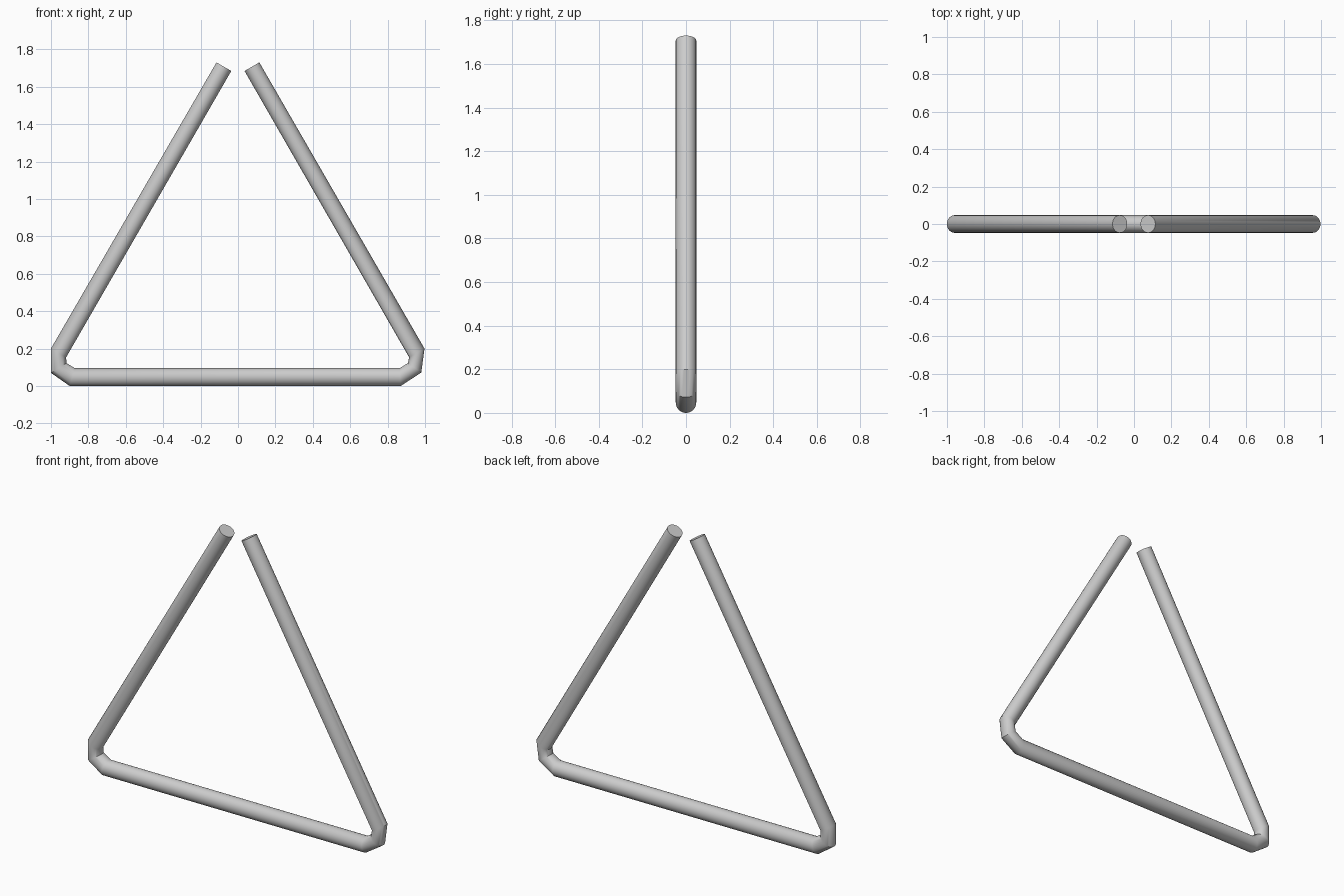
import bpy, bmesh, math
from mathutils import Vector

if "Cube" in bpy.data.objects:
    bpy.data.objects.remove(bpy.data.objects["Cube"])

SIDES = 32
RADIUS = 0.047

# Mitred cross-sections along the bent rod: (outer x, z), (inner x, z)
SECTIONS = [
    ((-0.115, 1.73), (-0.036, 1.684)),
    ((-1.0, 0.2), (-0.919, 0.153)),
    ((-1.0, 0.07), (-0.917, 0.122)),
    ((-0.9, 0.0), (-0.872, 0.095)),
    ((0.87, 0.0), (0.864, 0.095)),
    ((0.98, 0.072), (0.908, 0.122)),
    ((0.997, 0.2), (0.915, 0.153)),
    ((0.114, 1.73), (0.035, 1.684)),
]

bm = bmesh.new()


def ring(outer, inner):
    o = Vector((outer[0], 0, outer[1]))
    i = Vector((inner[0], 0, inner[1]))
    centre, half = (o + i) / 2, (o - i) / 2
    side = Vector((0, RADIUS, 0))
    angles = [2 * math.pi * k / SIDES for k in range(SIDES)]
    return [bm.verts.new(centre + half * math.cos(a) + side * math.sin(a)) for a in angles]


# Skin the rod and close both cut ends
rings = [ring(*s) for s in SECTIONS]
for a, b in zip(rings, rings[1:]):
    for k in range(SIDES):
        n = (k + 1) % SIDES
        bm.faces.new((a[k], a[n], b[n], b[k]))
bm.faces.new(rings[0])
bm.faces.new(rings[-1])
bmesh.ops.recalc_face_normals(bm, faces=bm.faces)

mesh = bpy.data.meshes.new("triangle_rod")
bm.to_mesh(mesh)
bm.free()
rod = bpy.data.objects.new("triangle_rod", mesh)
bpy.context.collection.objects.link(rod)
bpy.context.view_layer.objects.active = rod
rod.select_set(True)
bpy.ops.object.shade_smooth_by_angle(angle=math.radians(35))
